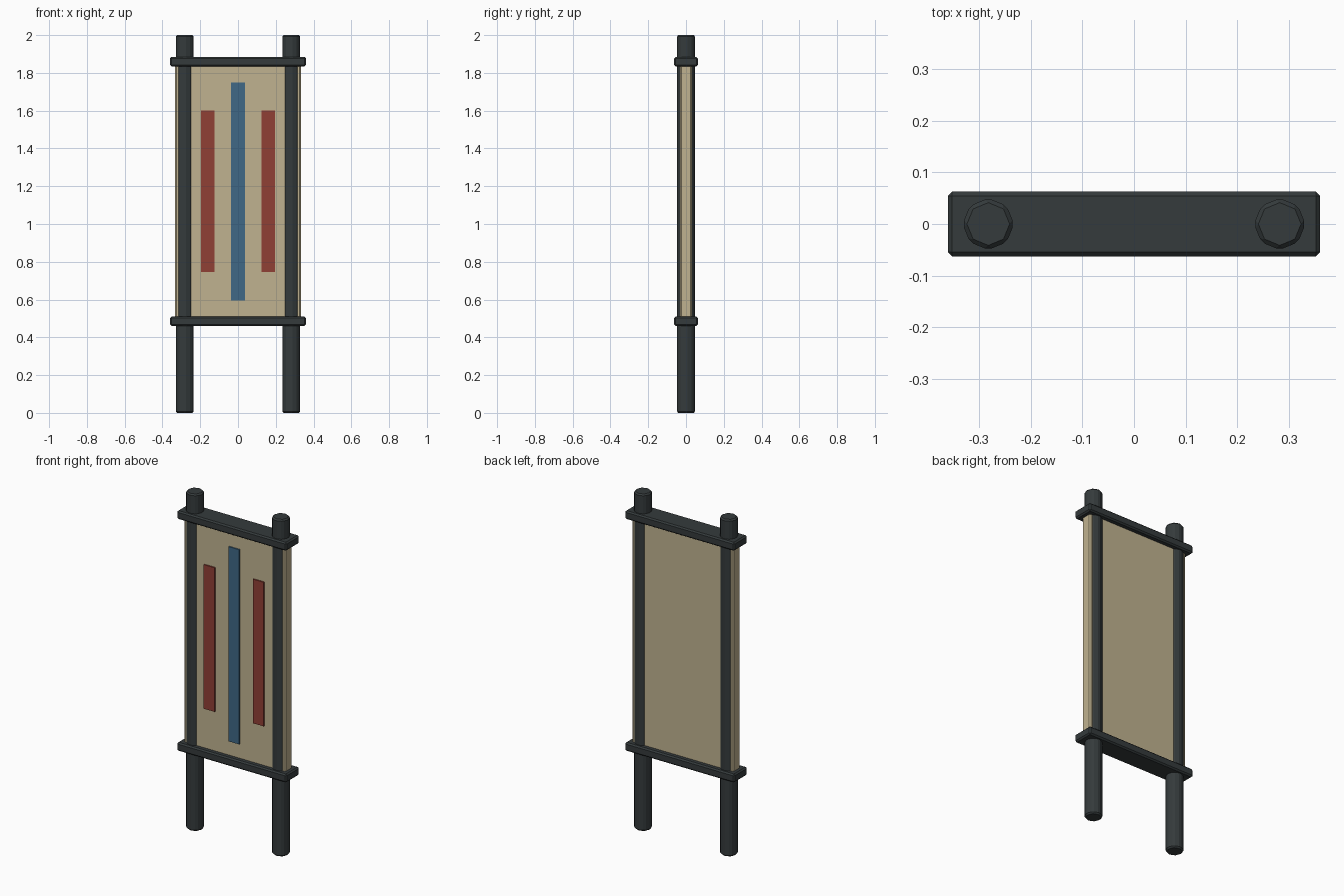
import bpy

if "Cube" in bpy.data.objects:
    bpy.data.objects.remove(bpy.data.objects["Cube"])


def material(name, rgb):
    m = bpy.data.materials.new(name)
    m.diffuse_color = (*rgb, 1)
    m.use_nodes = True
    m.node_tree.nodes["Principled BSDF"].inputs["Base Color"].default_value = m.diffuse_color
    return m


DARK = material("dark_frame", (0.035, 0.043, 0.045))
CLOTH = material("beige_cloth", (0.53, 0.45, 0.28))
BLUE = material("blue_stripe", (0.05, 0.14, 0.24))
RED = material("red_stripe", (0.28, 0.05, 0.035))


def finish(name, mat, bevel):
    ob = bpy.context.object
    ob.name = name
    ob.data.materials.append(mat)
    if bevel:
        mod = ob.modifiers.new("chamfer", "BEVEL")
        mod.width = bevel
        mod.segments = 1
    return ob


def box(name, lo, hi, mat, bevel=0.0):
    centre = [(a + b) / 2 for a, b in zip(lo, hi)]
    bpy.ops.mesh.primitive_cube_add(size=1, location=centre)
    ob = bpy.context.object
    ob.scale = [b - a for a, b in zip(lo, hi)]
    bpy.ops.object.transform_apply(location=False, rotation=False, scale=True)
    return finish(name, mat, bevel)


# Chamfered eight-sided posts
for side, label in ((-1, "left"), (1, "right")):
    bpy.ops.mesh.primitive_cylinder_add(vertices=8, radius=0.05, depth=2,
                                        location=(side * 0.282, 0, 1))
    finish(label + "_post", DARK, 0.008)

# Cross rails
for label, z in (("lower", 0.46), ("upper", 1.835)):
    box(label + "_rail", (-0.36, -0.0625, z), (0.36, 0.0625, z + 0.05), DARK, 0.008)

# Cloth panel between the rails
box("panel", (-0.333, -0.0325, 0.485), (0.333, 0.0325, 1.86), CLOTH, 0.008)

# Raised stripes on the front
box("centre_stripe", (-0.036, -0.04, 0.595), (0.036, -0.03, 1.75), BLUE)
for side, label in ((-1, "left"), (1, "right")):
    x = side * 0.161
    box(label + "_stripe", (x - 0.036, -0.04, 0.745), (x + 0.036, -0.03, 1.6), RED)
